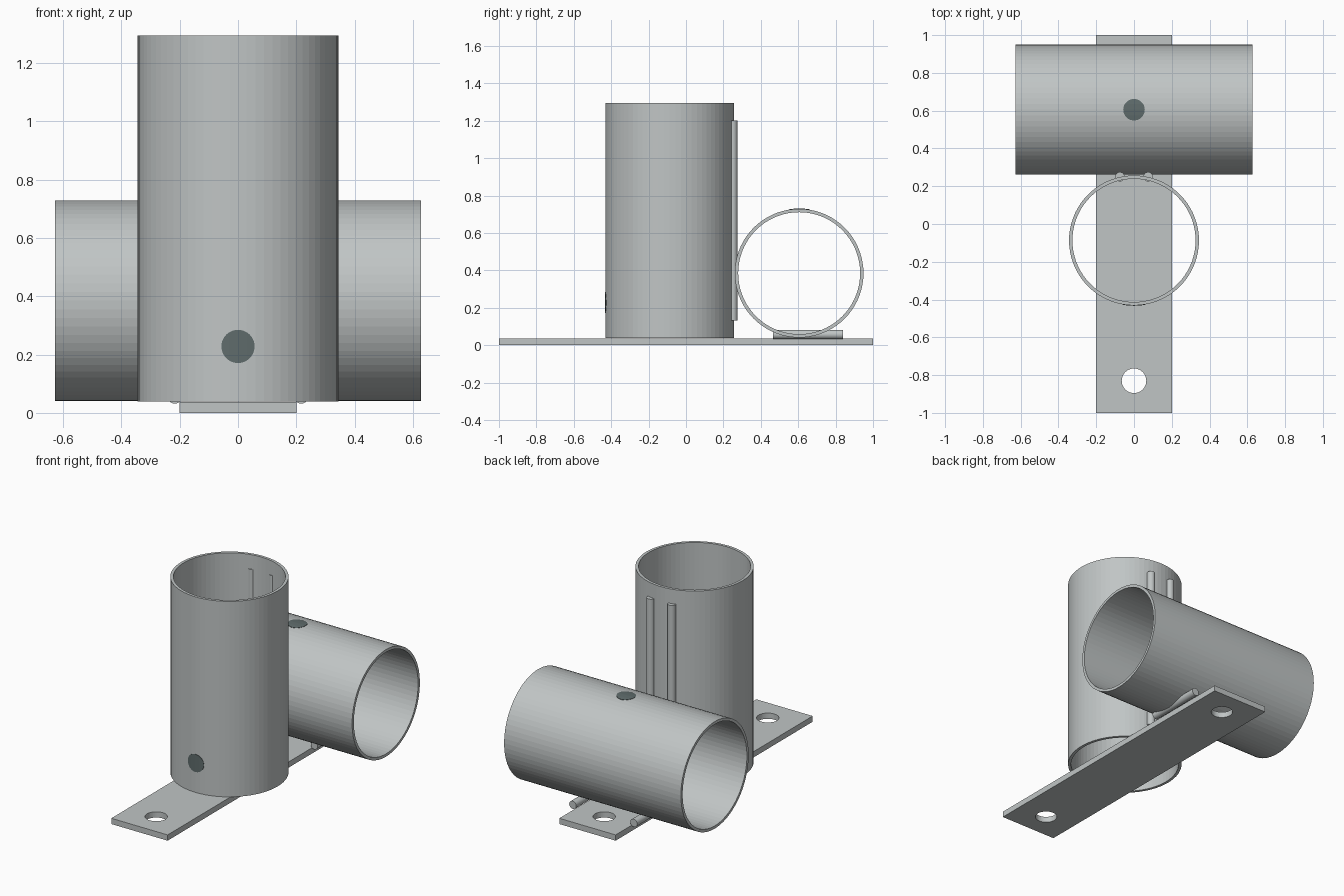
import bpy
import math
from mathutils import Matrix, Vector

if "Cube" in bpy.data.objects:
    bpy.data.objects.remove(bpy.data.objects["Cube"])


def material(name, color):
    mat = bpy.data.materials.new(name)
    mat.use_nodes = True
    mat.diffuse_color = (*color, 1)
    mat.node_tree.nodes["Principled BSDF"].inputs["Base Color"].default_value = (*color, 1)
    return mat


STEEL = material("grey steel", (0.53, 0.56, 0.56))
DARK = material("dark slate", (0.115, 0.15, 0.15))
TURN = {"X": (0, math.pi / 2, 0), "Y": (math.pi / 2, 0, 0), "Z": (0, 0, 0)}


def cylinder(name, center, radius, length, axis, mat, sides=72):
    bpy.ops.mesh.primitive_cylinder_add(vertices=sides, radius=radius, depth=length,
                                        location=center, rotation=TURN[axis])
    obj = bpy.context.object
    obj.name = name
    obj.data.materials.append(mat)
    return obj


def boolean(obj, tool, operation):
    """Apply a boolean and discard its tool."""
    mod = obj.modifiers.new(operation, "BOOLEAN")
    mod.object, mod.operation, mod.solver = tool, operation, "EXACT"
    bpy.context.view_layer.objects.active = obj
    bpy.ops.object.modifier_apply(modifier=mod.name)
    bpy.data.objects.remove(tool)


def tube(name, center, outer, inner, length, axis, mat):
    obj = cylinder(name, center, outer, length, axis, mat)
    bore = cylinder("bore", center, inner, length + 0.1, axis, mat)
    boolean(obj, bore, "DIFFERENCE")
    return obj


def plug(name, center, length, axis, spot, spot_axis):
    """Round patch that follows the wall of a tube."""
    obj = tube(name, center, RADIUS + 0.002, BORE + 0.004, length, axis, DARK)
    punch = cylinder("punch", spot, 0.057, 0.2, spot_axis, DARK, 48)
    boolean(obj, punch, "INTERSECT")
    obj.data.materials.clear()
    obj.data.materials.append(DARK)
    return obj


RADIUS, BORE = 0.344, 0.326
THICK = 0.037
UPRIGHT = (0, -0.087, 0.667)
CROSS = (0, 0.605, 0.385)

# Base plate with a screw hole near each end
bpy.ops.mesh.primitive_cube_add(size=1, location=(0, 0, THICK / 2))
plate = bpy.context.object
plate.name = "base_plate"
plate.scale = (0.4, 2, THICK)
bpy.ops.object.transform_apply(location=False, rotation=False, scale=True)
plate.data.materials.append(STEEL)
for y in (-0.83, 0.83):
    boolean(plate, cylinder("screw_hole", (0, y, 0), 0.065, 0.3, "Z", STEEL, 48), "DIFFERENCE")

# Upright and crosswise tubes
tube("upright_tube", UPRIGHT, RADIUS, BORE, 1.256, "Z", STEEL)
tube("cross_tube", CROSS, RADIUS, BORE, 1.256, "X", STEEL)

# Dark round patches on the tubes
plug("upright_patch", UPRIGHT, 1.2, "Z", (0, UPRIGHT[1] - RADIUS, 0.228), "Y")
plug("cross_patch", CROSS, 1.2, "X", (0, CROSS[1], CROSS[2] + RADIUS), "Z")

# Weld rods between the tubes and beside the plate
for side, sign in (("left", 1), ("right", -1)):
    rods = [cylinder(side + "_upright_rod", (sign * 0.075, 0.25, 0.667), 0.025, 1.07, "Z", STEEL, 24),
            cylinder(side + "_plate_rod", (sign * 0.217, 0.652, 0.057), 0.025, 0.376, "Y", STEEL, 24)]
    for rod in rods:
        bpy.context.view_layer.objects.active = rod
        bpy.ops.object.select_all(action="DESELECT")
        rod.select_set(True)
        bpy.ops.object.shade_smooth_by_angle(angle=math.radians(30))
